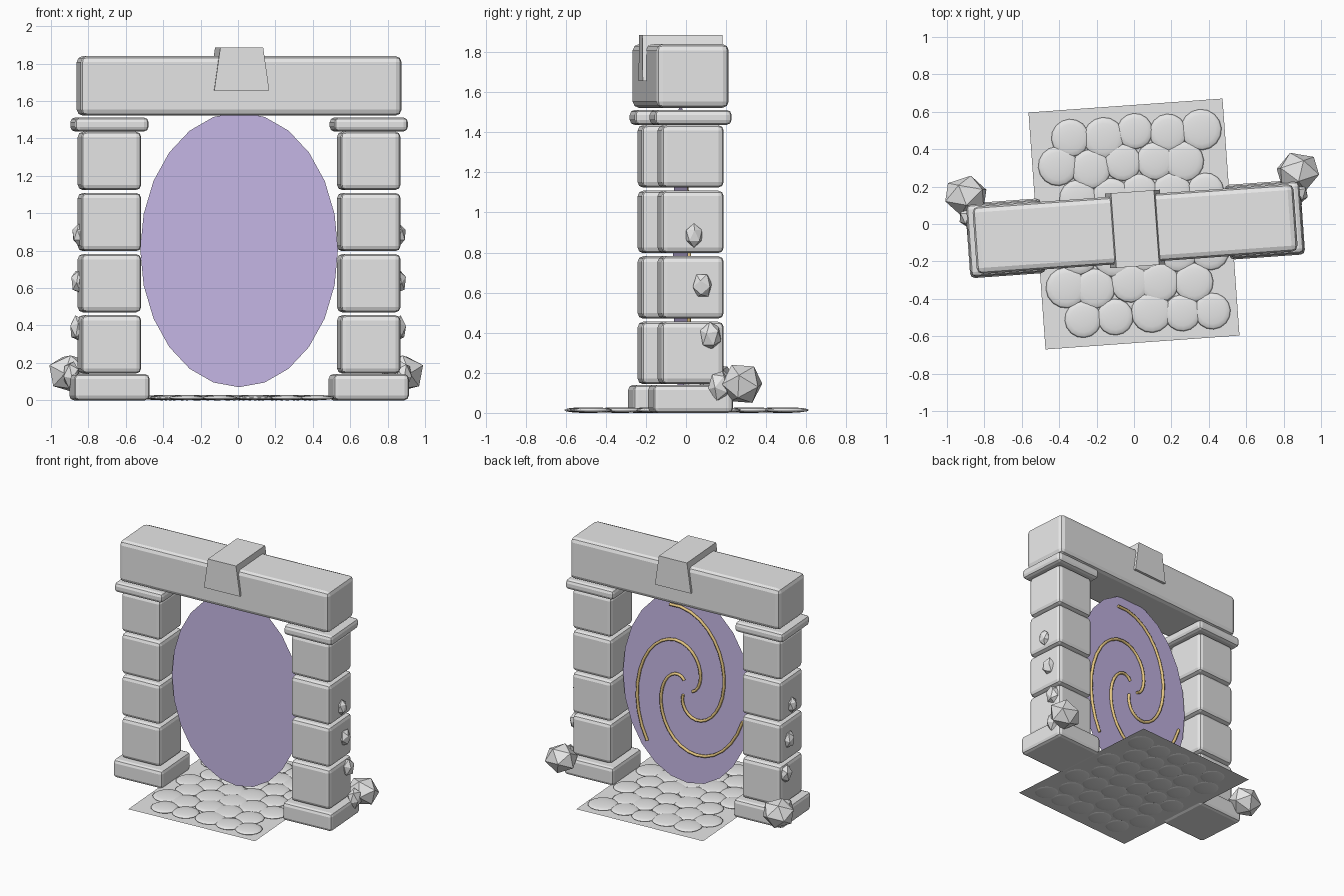
import bpy, bmesh, random
from math import sin, cos, pi, radians
from mathutils import Matrix, Vector

random.seed(4)
cube = bpy.data.objects.get("Cube")
if cube:
    bpy.data.objects.remove(cube, do_unlink=True)

# The whole gateway is turned slightly about z
TURN = Matrix.Rotation(radians(4.1), 4, 'Z')
ARCH = TURN @ Matrix.Translation((0.004, -0.027, 0))


def material(name, color):
    m = bpy.data.materials.new(name)
    m.use_nodes = True
    m.diffuse_color = (*color, 1)
    m.node_tree.nodes["Principled BSDF"].inputs["Base Color"].default_value = (*color, 1)
    return m


STONE = material("grey stone", (0.8, 0.8, 0.8))
VEIL = material("pale violet", (0.63, 0.53, 0.88))
GOLD = material("gold", (0.8, 0.58, 0.23))


def add(name, data, mat, frame):
    data.materials.append(mat)
    ob = bpy.data.objects.new(name, data)
    bpy.context.collection.objects.link(ob)
    ob.matrix_world = frame
    return ob


def from_bmesh(name, bm, mat, frame=ARCH, smooth=False):
    bmesh.ops.recalc_face_normals(bm, faces=bm.faces)
    for f in bm.faces:
        f.smooth = smooth
    me = bpy.data.meshes.new(name)
    bm.to_mesh(me)
    bm.free()
    return add(name, me, mat, frame)


def block(name, x, width, depth, low, high, bevel):
    bm = bmesh.new()
    bmesh.ops.create_cube(bm, size=1)
    bmesh.ops.scale(bm, vec=(width, depth, high - low), verts=bm.verts)
    bmesh.ops.translate(bm, vec=(x, 0, (low + high) / 2), verts=bm.verts)
    ob = from_bmesh(name, bm, STONE)
    mod = ob.modifiers.new("worn edges", 'BEVEL')
    mod.width = bevel
    mod.segments = 2


def rock(name, side, center, size, tilt):
    bm = bmesh.new()
    bmesh.ops.create_icosphere(bm, subdivisions=1, radius=1)
    bmesh.ops.rotate(bm, matrix=Matrix.Rotation(tilt, 3, 'X'), verts=bm.verts)
    bmesh.ops.scale(bm, vec=size, verts=bm.verts)
    bmesh.ops.translate(bm, vec=center, verts=bm.verts)
    bmesh.ops.scale(bm, vec=(side, 1, 1), verts=bm.verts)
    from_bmesh(name, bm, STONE)


# Pillars with embedded stones, mirrored left and right
for side, label in ((1, "left"), (-1, "right")):
    x = side * 0.695
    block(f"{label}_pillar_base", x, 0.405, 0.40, 0, 0.14, 0.025)
    for i in range(4):
        low = 0.143 + i * 0.327
        block(f"{label}_pillar_block_{i + 1}", x, 0.322, 0.312, low, low + 0.312, 0.028)
    block(f"{label}_pillar_cap", x, 0.395, 0.385, 1.437, 1.512, 0.025)
    for i in range(4):
        grow = 1 + 0.1 * i
        rock(f"{label}_side_stone_{i + 1}", side,
             (0.86 + (0.03 if i == 3 else 0), 0.005 + 0.042 * i, 0.885 - 0.25 * i),
             (0.037 * grow, 0.047 * grow, 0.06 * grow), 0.6 * i)
    rock(f"{label}_corner_rock", side, (0.89, 0.243, 0.145), (0.125, 0.108, 0.108), 0.5)

# Lintel and tapered keystone
block("lintel", 0, 1.72, 0.362, 1.522, 1.84, 0.032)
bm = bmesh.new()
bmesh.ops.create_cube(bm, size=1)
for v in bm.verts:
    top = v.co.z > 0
    v.co = Vector((v.co.x * (0.23 if top else 0.295), v.co.y * 0.4, 1.885 if top else 1.655))
from_bmesh("keystone", bm, STONE)

# Portal veil: a flat oval
HALF_W, HALF_H, MID_Z = 0.53, 0.735, 0.805
bm = bmesh.new()
bm.faces.new([bm.verts.new((HALF_W * sin(i * pi / 12), 0, MID_Z + HALF_H * cos(i * pi / 12)))
              for i in range(24)])
from_bmesh("portal_veil", bm, VEIL)

# Three gold spiral arms on the back of the veil
STEPS = 22
for arm in range(3):
    cu = bpy.data.curves.new(f"spiral_arm_{arm + 1}", 'CURVE')
    cu.dimensions = '3D'
    cu.bevel_depth = 0.011
    cu.bevel_resolution = 1
    cu.use_fill_caps = True
    sp = cu.splines.new('POLY')
    sp.points.add(STEPS)
    for i, p in enumerate(sp.points):
        t = i / STEPS
        a = radians(227 + 120 * arm - 235 * (1 - t))
        r = 0.09 + 0.80 * t ** 0.9
        p.co = (-HALF_W * r * cos(a), 0.013, MID_Z + HALF_H * r * sin(a), 1)
    add(f"spiral_arm_{arm + 1}", cu, GOLD, ARCH)

# Thin paving slab
bm = bmesh.new()
bmesh.ops.create_grid(bm, x_segments=1, y_segments=1, size=0.5)
bmesh.ops.scale(bm, vec=(1.04, 1.27, 1), verts=bm.verts)
bmesh.ops.translate(bm, vec=(0, 0, 0.007), verts=bm.verts)
from_bmesh("paving_slab", bm, STONE, TURN)

# Rounded cobbles in staggered rows
bm = bmesh.new()
for row in range(-3, 4):
    shift = 0.05 if row % 2 else -0.05
    for col in range(-2, 3):
        r = random.uniform(0.095, 0.11)
        spot = Matrix.Translation((col * 0.173 + shift + random.uniform(-0.015, 0.015),
                                   row * 0.162 + random.uniform(-0.015, 0.015), 0.014))
        bmesh.ops.create_uvsphere(bm, u_segments=16, v_segments=8, radius=1,
                                  matrix=spot @ Matrix.Diagonal((r, r, 0.014, 1)))
from_bmesh("cobbles", bm, STONE, TURN, smooth=True)
